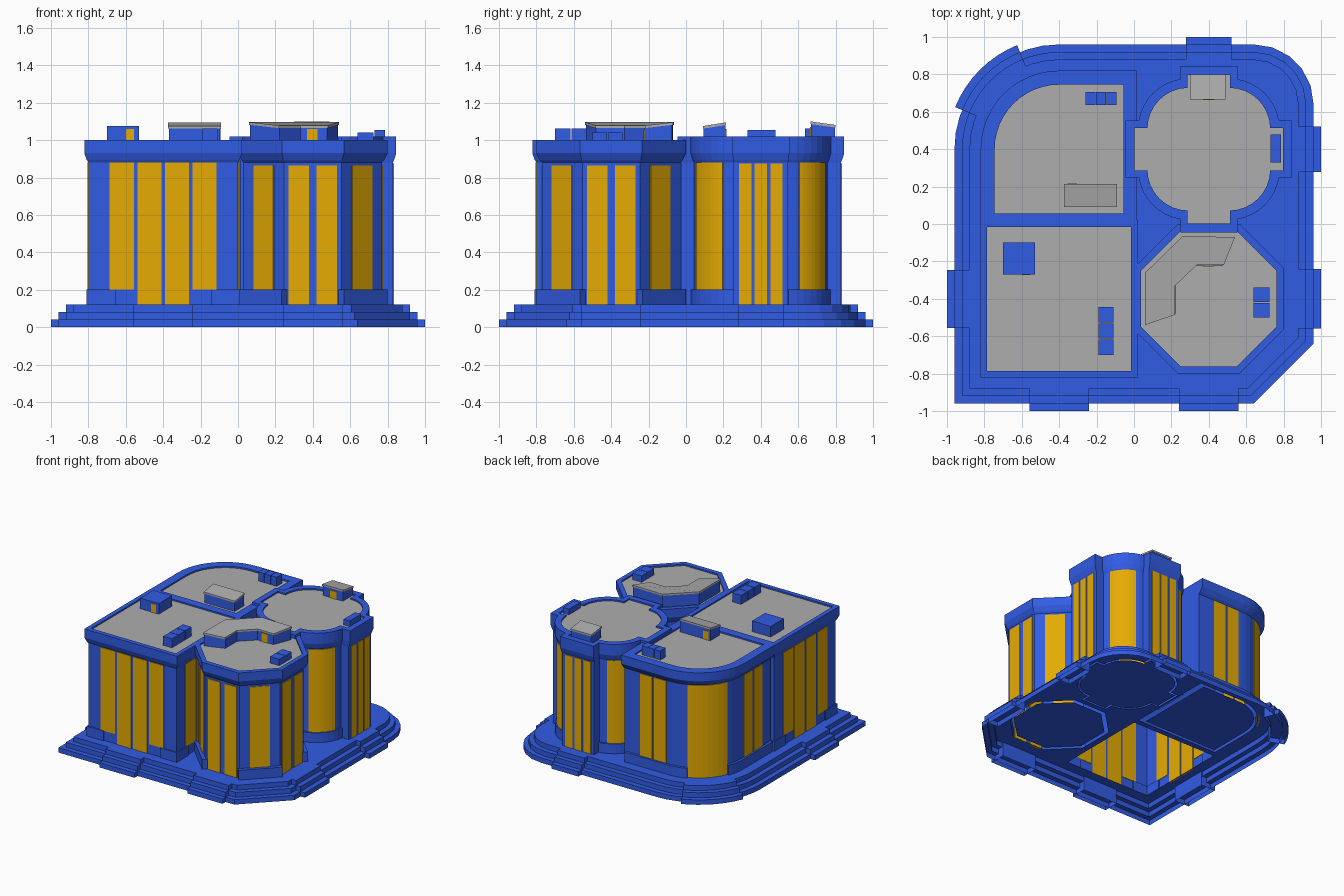
import bpy, bmesh, math
from math import cos, sin, radians, pi

if "Cube" in bpy.data.objects:
    bpy.data.objects.remove(bpy.data.objects["Cube"])


def material(name, rgb):
    m = bpy.data.materials.new(name)
    m.diffuse_color = (*rgb, 1)
    m.use_nodes = True
    m.node_tree.nodes["Principled BSDF"].inputs["Base Color"].default_value = m.diffuse_color
    return m


BLUE = material("blue wall", (0.031, 0.107, 0.78))
GOLD = material("gold window", (0.79, 0.41, 0.001))
GREY = material("grey roof", (0.42, 0.42, 0.42))


def loft(name, rings, mats=(BLUE,), bottom=True, top=True):
    """Skin a stack of (outline, z) rings; z may be a function of x, y. The top cap takes the last material."""
    bm = bmesh.new()
    loops = []
    for pts, z in rings:
        zf = z if callable(z) else (lambda x, y, z=z: z)
        loops.append([bm.verts.new((x, y, zf(x, y))) for x, y in pts])
    n = len(loops[0])
    for a, b in zip(loops, loops[1:]):
        for i in range(n):
            j = (i + 1) % n
            bm.faces.new((a[i], a[j], b[j], b[i]))
    if bottom:
        bm.faces.new(loops[0][::-1])
    if top:
        bm.faces.new(loops[-1]).material_index = len(mats) - 1
    return finish(name, bm, mats)


def finish(name, bm, mats):
    me = bpy.data.meshes.new(name)
    bm.to_mesh(me)
    bm.free()
    for m in mats:
        me.materials.append(m)
    ob = bpy.data.objects.new(name, me)
    bpy.context.collection.objects.link(ob)
    return ob


def rect(x0, x1, y0, y1):
    return [(x0, y0), (x1, y0), (x1, y1), (x0, y1)]


def block(name, p, z0, z1, mat=BLUE, bottom=True):
    return loft(name, [(p, z0), (p, z1)], (mat,), bottom)


def arc(cx, cy, r, a0, a1, n):
    return [(cx + r * cos(radians(a0 + (a1 - a0) * i / n)),
             cy + r * sin(radians(a0 + (a1 - a0) * i / n))) for i in range(n + 1)]


def sector(cx, cy, r0, r1, a0, a1, n=8):
    return arc(cx, cy, r1, a0, a1, n) + arc(cx, cy, r0, a1, a0, n)


def turned(cx, cy, deg, u0, u1, v0, v1):
    """Rectangle v0..v1 out along direction deg, u0..u1 sideways."""
    c, s = cos(radians(deg)), sin(radians(deg))
    return [(cx + v * c - u * s, cy + v * s + u * c) for v, u in ((v0, u0), (v1, u0), (v1, u1), (v0, u1))]


def window(cx, cy, deg, dist, u, w, z0, z1=0.875):
    block("window", turned(cx, cy, deg, u - w / 2, u + w / 2, dist - 0.004, dist + 0.005), z0, z1, GOLD)


def curved_window(cx, cy, r, a0, a1, z0, z1=0.88):
    block("curved_window", sector(cx, cy, r - 0.004, r + 0.005, a0, a1), z0, z1, GOLD)


# Plans of the base and the four towers
def base_plan(d):
    e, k = 0.96 - d, 0.64 - 0.414 * d
    return ([(-e, -e), (k, -e), (e, -k)] + arc(0.64, 0.64, 0.32 - d, 0, 90, 5)
            + arc(-0.4, 0.4, 0.56 - d, 90, 180, 10))


def square_plan(h):
    return rect(-0.4 - h, -0.4 + h, -0.4 - h, -0.4 + h)


def corner_plan(h):
    s = min(h - 0.38, 0)
    return [(-0.4 - h, 0.02 - s), (0.015 + 2 * s, 0.02 - s),
            (0.015 + 2 * s, 0.4 + h)] + arc(-0.4, 0.4, h, 90, 180, 12)


def cross_plan(h):
    w, e, r = 0.145 + (h - 0.36) * (0.4 if h > 0.36 else 1.0), h + 0.068, h - 0.11
    a0 = math.degrees(math.asin((w - 0.11) / r))
    quarter = [(e, -w), (e, w)] + arc(0.11, 0.11, r, a0, 90 - a0, 8)
    pts = []
    for k in range(4):
        ca, sa = round(cos(k * pi / 2)), round(sin(k * pi / 2))
        pts += [(0.4 + x * ca - y * sa, 0.4 + x * sa + y * ca) for x, y in quarter]
    return pts


def octagon_plan(h):
    r = h / cos(pi / 8)
    return [(0.4 + r * cos(pi / 8 + k * pi / 4), -0.4 + r * sin(pi / 8 + k * pi / 4)) for k in range(8)]


# Stepped base, hollow underneath
base_rings = []
for i in range(3):
    base_rings += [(base_plan(0.04 * i), 0.04 * i), (base_plan(0.04 * i), 0.04 * (i + 1))]
loft("stepped_base", base_rings, bottom=False, top=False)

# Base floor, open under the towers, with smaller floor plates inside three of them
holes = (square_plan(0.39), corner_plan(0.365), cross_plan(0.33), octagon_plan(0.36))
bm = bmesh.new()
for loop in (base_plan(0.08),) + holes:
    vs = [bm.verts.new((x, y, 0.12)) for x, y in loop]
    for i in range(len(vs)):
        bm.edges.new((vs[i - 1], vs[i]))
bmesh.ops.triangle_fill(bm, edges=bm.edges[:], use_beauty=True, normal=(0, 0, 1))
finish("base_floor", bm, (BLUE,))
for p in (corner_plan(0.34), cross_plan(0.315), octagon_plan(0.33)):
    loft("tower_floor", [(p, 0.12)], bottom=False)

# Entrance steps that jut out of the base
for i in range(3):
    for deg, u, h in ((-90, -0.4, 0.16), (-90, 0.4, 0.16), (180, 0.4, 0.155),
                      (0, -0.4, 0.16), (0, 0.4, 0.122), (90, -0.4, 0.122)):
        p = turned(0, 0, deg, u - h, u + h, 0.87, 1 - 0.04 * i)
        block("entrance_step", p, 0.04 * i, 0.04 * (i + 1), bottom=False)
    p = sector(-0.4, 0.4, 0.47, 0.60 - 0.04 * i, 112, 158)
    block("corner_entrance_step", p, 0.04 * i, 0.04 * (i + 1), bottom=False)


def tower(name, plan, wall, rim, inner, top):
    """Wall, flared cornice, parapet rim and sunken grey roof."""
    mid = wall + (rim - wall) * 0.4
    loft(name, [(plan(wall), 0.12), (plan(wall), 0.88), (plan(mid), 0.895), (plan(rim), 0.93),
                (plan(rim), top), (plan(inner), top), (plan(inner), top - 0.012)], (BLUE, GREY), False)


# Square tower, front left
tower("square_tower", square_plan, 0.40, 0.422, 0.385, 1.0)
for deg in (-90, 180, 0, 90):
    for u in (-0.333, 0.333):
        block("square_plinth", turned(-0.4, -0.4, deg, u - 0.077, u + 0.077, 0.39, 0.41), 0.12, 0.2)
for deg in (-90, 180, 0):
    for u in (-0.221, -0.0735, 0.0735, 0.221):
        window(-0.4, -0.4, deg, 0.40, u, 0.13, 0.2 if abs(u) > 0.1 else 0.12, 0.88)

# Rounded corner tower, back left
tower("corner_tower", corner_plan, 0.38, 0.42, 0.345, 1.0)
curved_window(-0.4, 0.4, 0.38, 112, 158, 0.12)
for c in (0.185, 0.315):
    window(0, 0, 90, 0.78, c, 0.11, 0.2)
    window(0, 0, 180, 0.78, -c, 0.11, 0.2)
block("corner_plinth", rect(-0.40, 0.0, 0.77, 0.80), 0.12, 0.2)
block("corner_plinth", rect(-0.80, -0.77, 0.02, 0.40), 0.12, 0.2)
for a in (90, 158):
    block("corner_plinth", sector(-0.4, 0.4, 0.37, 0.40, a, a + 22, 4), 0.12, 0.2)

# Cross-shaped tower with rounded body, back right
tower("cross_tower", cross_plan, 0.36, 0.378, 0.328, 1.02)
for k in range(4):
    a = 90 * k + 45
    cx, cy = 0.4 + 0.1556 * cos(radians(a)), 0.4 + 0.1556 * sin(radians(a))
    curved_window(cx, cy, 0.25, a - 23, a + 23, 0.2)
    block("cross_plinth", sector(cx, cy, 0.24, 0.265, a - 37, a + 37), 0.12, 0.2)
for deg in (0, 90):
    for u in (-0.083, 0, 0.083):
        window(0.4, 0.4, deg, 0.428, u, 0.065, 0.12)

# Octagon tower, front right
tower("octagon_tower", octagon_plan, 0.37, 0.40, 0.362, 1.0)
for deg in (45, 135, 225, 315):
    window(0.4, -0.4, deg, 0.37, 0, 0.15, 0.2, 0.865)
    block("octagon_plinth", turned(0.4, -0.4, deg, -0.165, 0.165, 0.36, 0.40), 0.12, 0.2)
for deg in (-90, 0):
    for u in (-0.075, 0.075):
        window(0.4, -0.4, deg, 0.37, u, 0.108, 0.12, 0.865)

# Stair hut on the square roof
block("stair_hut", rect(-0.70, -0.53, -0.27, -0.10), 0.98, 1.075)
block("stair_hut_door", rect(-0.60, -0.555, -0.273, -0.268), 0.988, 1.06, GOLD)


# Penthouses with slanted grey roofs
def penthouse(name, pts, slope, shrink=0.96):
    cx, cy = sum(p[0] for p in pts) / len(pts), sum(p[1] for p in pts) / len(pts)
    inner = [(cx + (x - cx) * shrink, cy + (y - cy) * shrink) for x, y in pts]
    low = lambda x, y: slope(x, y) - 0.014
    loft(name, [(inner, 0.98), (inner, low)])
    loft(name + "_roof", [(pts, low), (pts, slope)], (GREY,))


penthouse("corner_penthouse", rect(-0.375, -0.09, 0.09, 0.215), lambda x, y: 1.075 + 0.16 * (y - 0.09))
block("corner_penthouse_door", rect(-0.355, -0.305, 0.21, 0.2155), 0.988, 1.06, GOLD)
penthouse("cross_penthouse", rect(0.30, 0.49, 0.665, 0.80), lambda x, y: 1.10 - 0.14 * (y - 0.665))
block("cross_penthouse_door", rect(0.37, 0.43, 0.664, 0.669), 1.008, 1.07, GOLD)
penthouse("octagon_penthouse", [(0.06, -0.54), (0.22, -0.485), (0.22, -0.33), (0.335, -0.22), (0.48, -0.22),
                                (0.54, -0.07), (0.26, -0.065), (0.06, -0.26)],
          lambda x, y: 1.096 if x < 0.1 or y > -0.1 else 1.078, 0.98)
block("octagon_penthouse_door", rect(0.37, 0.425, -0.226, -0.219), 0.988, 1.06, GOLD)


# Rooftop air units: rows of small boxes
def air_units(x0, x1, y0, y1, n, z0, z1, along_x=False):
    for i in range(n):
        a, b = i / n, (i + 0.95) / n
        if along_x:
            p = rect(x0 + (x1 - x0) * a, x0 + (x1 - x0) * b, y0, y1)
        else:
            p = rect(x0, x1, y0 + (y1 - y0) * a, y0 + (y1 - y0) * b)
        block("air_unit", p, z0, z1)


air_units(-0.19, -0.11, -0.70, -0.44, 3, 0.98, 1.062)
air_units(0.64, 0.725, -0.50, -0.335, 2, 0.98, 1.04)
air_units(-0.26, -0.09, 0.635, 0.705, 3, 0.98, 1.062, True)
air_units(0.73, 0.785, 0.33, 0.485, 1, 1.0, 1.055)
